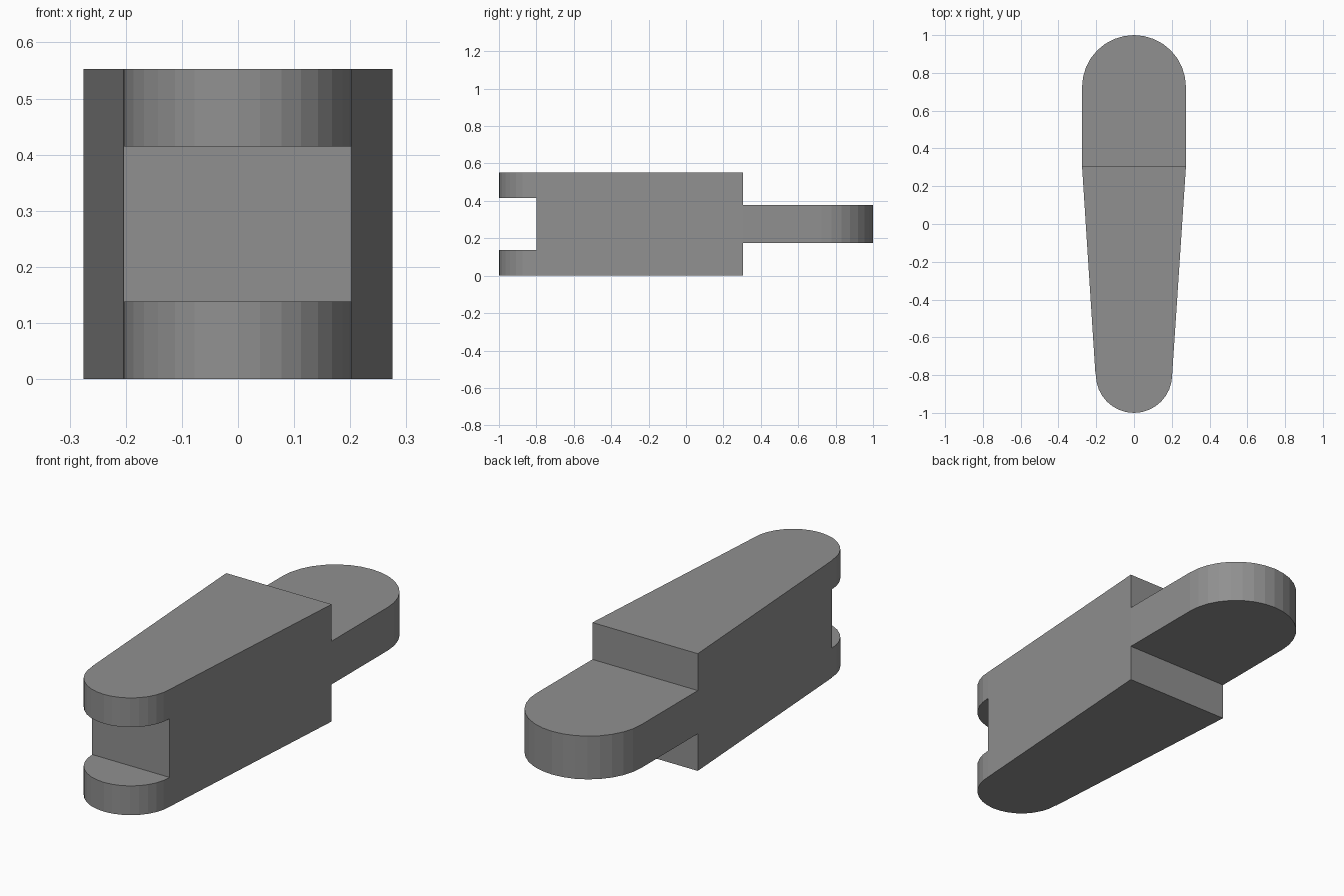
import bpy, bmesh, math

if "Cube" in bpy.data.objects:
    bpy.data.objects.remove(bpy.data.objects["Cube"])

grey = bpy.data.materials.new("plain grey")
grey.diffuse_color = (0.28, 0.28, 0.28, 1)
grey.use_nodes = True
grey.node_tree.nodes["Principled BSDF"].inputs["Base Color"].default_value = grey.diffuse_color


def prism(name, outline, z0, z1):
    """Extrude a flat xy outline from z0 up to z1."""
    bm = bmesh.new()
    base = bm.faces.new([bm.verts.new((x, y, z0)) for x, y in outline])
    top = bmesh.ops.extrude_face_region(bm, geom=[base])["geom"]
    bmesh.ops.translate(bm, vec=(0, 0, z1 - z0),
                        verts=[v for v in top if isinstance(v, bmesh.types.BMVert)])
    bmesh.ops.recalc_face_normals(bm, faces=bm.faces)
    mesh = bpy.data.meshes.new(name)
    bm.to_mesh(mesh)
    bm.free()
    mesh.materials.append(grey)
    obj = bpy.data.objects.new(name, mesh)
    bpy.context.collection.objects.link(obj)
    return obj


def half_disc(cy, r, start, steps=16):
    """Points along a half circle centred on (0, cy)."""
    return [(r * math.cos(start + math.pi * i / steps),
             cy + r * math.sin(start + math.pi * i / steps))
            for i in range(steps + 1)]


H = 0.553          # overall height
BACK = 0.305       # rear face of the body
R_BACK, R_FRONT = 0.275, 0.202

# Tapered main block
prism("body", [(-0.204, -0.798), (0.202, -0.798), (R_BACK, BACK), (-R_BACK, BACK)], 0, H)

# Rounded fork prongs at the front
prong = half_disc(-1 + R_FRONT, R_FRONT, math.pi)
prism("lower_prong", prong, 0, 0.138)
prism("upper_prong", prong, 0.415, H)

# Rounded tongue at the back
tongue = [(-R_BACK, BACK), (R_BACK, BACK)] + half_disc(1 - R_BACK, R_BACK, 0)
prism("tongue", tongue, 0.175, 0.379)
